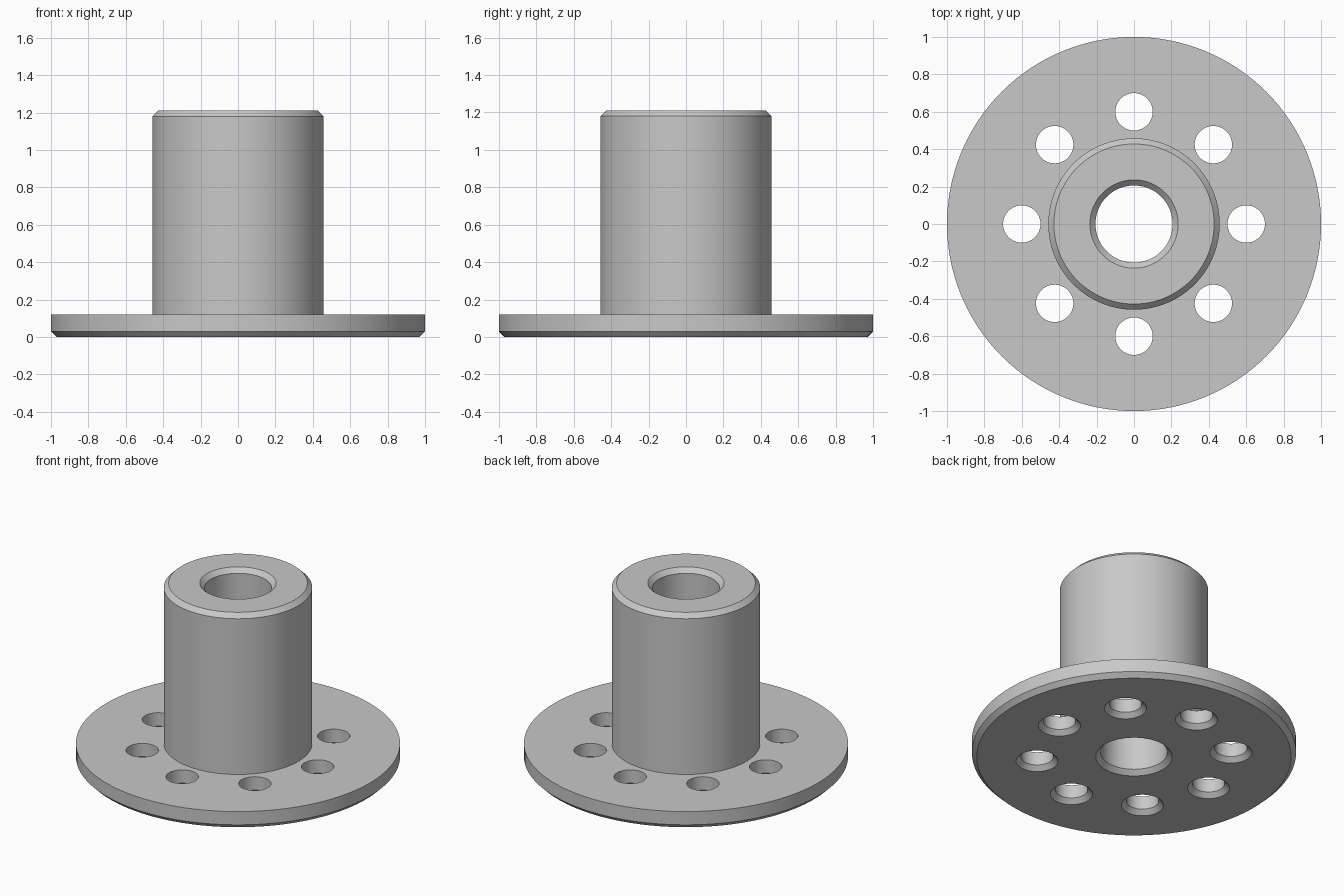
import bpy
import bmesh
from math import cos, sin, pi, radians

cube = bpy.data.objects.get("Cube")
if cube:
    bpy.data.objects.remove(cube, do_unlink=True)

grey = bpy.data.materials.new("machined grey")
grey.use_nodes = True
colour = (0.58, 0.58, 0.58, 1)
grey.diffuse_color = colour
grey.node_tree.nodes["Principled BSDF"].inputs["Base Color"].default_value = colour


def lathe(bm, profile, sides, centre=(0, 0), closed=False):
    """Turn an (r, z) profile about a vertical axis; open profiles get end caps."""
    rings = []
    for r, z in profile:
        rings.append([bm.verts.new((centre[0] + r * cos(2 * pi * i / sides),
                                    centre[1] + r * sin(2 * pi * i / sides), z))
                      for i in range(sides)])
    pairs = list(zip(rings, rings[1:]))
    if closed:
        pairs.append((rings[-1], rings[0]))
    else:
        bm.faces.new(rings[0])
        bm.faces.new(rings[-1])
    for a, b in pairs:
        for i in range(sides):
            j = (i + 1) % sides
            bm.faces.new((a[i], a[j], b[j], b[i]))


def finish(bm, name):
    bmesh.ops.recalc_face_normals(bm, faces=bm.faces)
    mesh = bpy.data.meshes.new(name)
    bm.to_mesh(mesh)
    bm.free()
    mesh.materials.append(grey)
    obj = bpy.data.objects.new(name, mesh)
    bpy.context.collection.objects.link(obj)
    return obj


# Flange, hub and chamfered bore as one turned body
chamfer = 0.03
flange_r, flange_top = 1.0, 0.12
hub_r, hub_top = 0.458, 1.21
bore_r = 0.206
bm = bmesh.new()
lathe(bm, [
    (bore_r + chamfer, 0), (flange_r - chamfer, 0), (flange_r, chamfer),
    (flange_r, flange_top), (hub_r, flange_top), (hub_r, hub_top - chamfer),
    (hub_r - chamfer, hub_top), (bore_r + chamfer, hub_top),
    (bore_r, hub_top - chamfer), (bore_r, chamfer),
], 128, closed=True)
body = finish(bm, "flanged_hub")

# Ring of eight bolt holes, countersunk from below
bm = bmesh.new()
hole_r, pitch_r = 0.1, 0.6
for k in range(8):
    a = k * pi / 4
    lathe(bm, [(hole_r + chamfer + 0.01, -0.01), (hole_r, chamfer), (hole_r, 0.2)],
          48, (pitch_r * cos(a), pitch_r * sin(a)))
cutter = finish(bm, "bolt_hole_cutter")
cutter.hide_render = True

cut = body.modifiers.new("bolt holes", 'BOOLEAN')
cut.operation = 'DIFFERENCE'
cut.solver = 'EXACT'
cut.object = cutter

bpy.ops.object.select_all(action='DESELECT')
body.select_set(True)
bpy.context.view_layer.objects.active = body
bpy.ops.object.modifier_apply(modifier=cut.name)
bpy.data.objects.remove(cutter, do_unlink=True)
bpy.ops.object.shade_smooth_by_angle(angle=radians(30))
